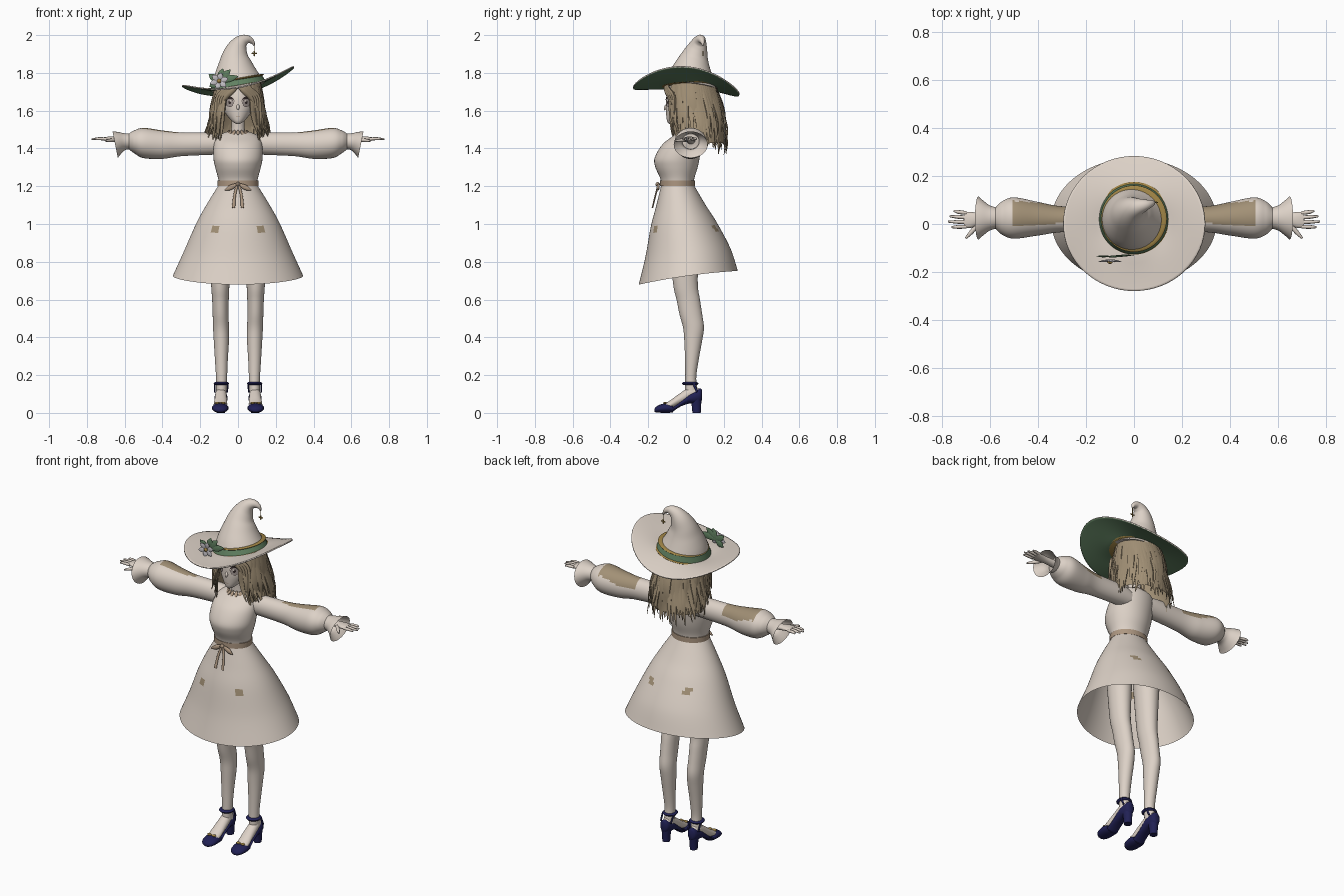
import bpy, bmesh, math, random
from mathutils import Vector
from mathutils.bvhtree import BVHTree

random.seed(4)
if "Cube" in bpy.data.objects:
    bpy.data.objects.remove(bpy.data.objects["Cube"])


def material(name, *rgb):
    m = bpy.data.materials.new(name)
    m.use_nodes = True
    m.diffuse_color = (*rgb, 1)
    m.node_tree.nodes["Principled BSDF"].inputs["Base Color"].default_value = (*rgb, 1)
    return m


CREAM = material("cream", .72, .64, .57)
HAIR = material("hair_tan", .36, .28, .18)
TAN = material("ribbon_tan", .42, .31, .22)
GREEN = material("leaf_green", .12, .22, .12)
NAVY = material("navy", .015, .015, .09)
GOLD = material("gold", .35, .23, .06)
PETAL = material("petal_grey", .55, .53, .56)
DARK = material("lash_dark", .03, .02, .02)
IRIS = material("iris_grey", .35, .3, .28)
X, Y, Z = Vector((1, 0, 0)), Vector((0, 1, 0)), Vector((0, 0, 1))


def smooth(rows, steps):
    """Catmull-Rom resampling of (x, y, z, ru, rv) rows."""
    out, last = [], len(rows) - 1
    for i in range(last):
        quad = zip(rows[max(i - 1, 0)], rows[i], rows[i + 1], rows[min(i + 2, last)])
        quad = list(quad)
        for s in range(steps):
            t = s / steps
            out.append([b + t / 2 * (c - a + t * (2*a - 5*b + 4*c - d + t * (3*(b - c) + d - a)))
                        for a, b, c, d in quad])
    return out + [list(rows[-1])]


def loft(bm, rows, n=24, steps=4, axis=None, hint=X, caps=True, arc=None):
    """Skin elliptical sections along a path."""
    rows = smooth(rows, steps)
    pts = [Vector(r[:3]) for r in rows]
    a0, a1 = arc or (0, math.tau)
    rings = []
    for i, (p, r) in enumerate(zip(pts, rows)):
        t = (axis or pts[min(i + 1, len(pts) - 1)] - pts[max(i - 1, 0)]).normalized()
        u = (hint - t * hint.dot(t)).normalized()
        v = t.cross(u)
        angles = [a0 + (a1 - a0) * j / n for j in range(n + bool(arc))]
        rings.append([bm.verts.new(p + u * r[3] * math.cos(a) + v * r[4] * math.sin(a)) for a in angles])
    for lo, hi in zip(rings, rings[1:]):
        for j in range(n):
            k = (j + 1) % len(lo)
            bm.faces.new((lo[j], lo[k], hi[k], hi[j]))
    if caps and not arc:
        bm.faces.new(rings[0][::-1])
        bm.faces.new(rings[-1])


def petal(bm, p, q, wide, thin, hint=Y, n=10):
    """Leaf-shaped blob from p to q, thin along hint."""
    p, q = Vector(p), Vector(q)
    rows = [(*p.lerp(q, t), thin * k, wide * k) for t, k in ((0, .3), (.3, .9), (.65, 1), (1, .1))]
    loft(bm, rows, n, 3, hint=hint)


def finish(name, bm, *mats, mirror=False, rule=None):
    me = bpy.data.meshes.new(name)
    for m in mats:
        me.materials.append(m)
    if rule:
        for f in bm.faces:
            f.material_index = int(rule(f.calc_center_median()))
    bm.to_mesh(me)
    bm.free()
    me.shade_smooth()
    me.set_sharp_from_angle(angle=math.radians(50))
    ob = bpy.data.objects.new(name, me)
    bpy.context.collection.objects.link(ob)
    if mirror:
        ob.modifiers.new("Mirror", "MIRROR")
    return ob


def simple(name, rows, mat, mirror=False, **kw):
    bm = bmesh.new()
    loft(bm, rows, **kw)
    return finish(name, bm, mat, mirror=mirror)


# Head, nose and neck
head = bmesh.new()
loft(head, [(0, -.078, 1.53, .01, .012), (0, -.062, 1.545, .032, .038), (0, -.03, 1.58, .063, .075),
            (0, -.01, 1.62, .083, .097), (0, 0, 1.67, .088, .105), (0, .01, 1.73, .085, .1),
            (0, .01, 1.77, .06, .07)], n=40, steps=5, axis=Z)
face_tree = BVHTree.FromBMesh(head)
petal(head, (0, -.1, 1.635), (0, -.114, 1.602), .008, .009)
finish("head", head, CREAM)
simple("neck", [(0, .01, 1.45, .05, .045), (0, .005, 1.5, .036, .036), (0, 0, 1.58, .036, .036)], CREAM, axis=Z)


# Painted face details laid on the head
def face_plate(name, mat, cx, cz, wide, low, high, lift=.003, mirror=True):
    bm, pairs = bmesh.new(), []
    for i in range(13):
        s = (i / 6 - 1) * .98
        x, c = cx + s * wide, math.sqrt(1 - s * s)
        pair = []
        for h in (low, high):
            p = Vector((x, -1, cz + h * c))
            hit = face_tree.ray_cast(p, Y)[0] or p + Y * .9
            pair.append(bm.verts.new(hit - Y * lift))
        pairs.append(pair)
    for a, b in zip(pairs, pairs[1:]):
        bm.faces.new((a[0], b[0], b[1], a[1]))
    finish(name, bm, mat, mirror=mirror)


face_plate("eye_outlines", DARK, .044, 1.642, .02, -.023, .024, .002)
face_plate("irises", IRIS, .044, 1.642, .018, -.021, .021, .003)
face_plate("pupils", DARK, .044, 1.645, .007, -.01, .01, .004)
face_plate("eye_glints", CREAM, .04, 1.652, .005, -.005, .005, .005)
face_plate("lashes", DARK, .047, 1.643, .029, .022, .033, .005)
face_plate("brows", HAIR, .045, 1.68, .026, .01, .014)
face_plate("mouth", TAN, 0, 1.57, .013, -.004, -.001, mirror=False)

# Hair: an open shell with wavy locks over it
simple("hair_shell", [(0, .07, 1.43, .16, .13), (0, .06, 1.5, .15, .145), (0, .045, 1.6, .12, .125),
                      (0, .03, 1.7, .105, .11), (0, .025, 1.77, .09, .09)],
       HAIR, axis=Z, arc=(-.8, math.pi + .8), n=40)
locks = bmesh.new()
for i in range(54):
    a = -.98 + (math.pi + 1.96) * i / 53
    back = .5 + .5 * math.sin(a)
    length = .29 + .07 * back + random.uniform(-.035, .025)
    phase, size = random.uniform(0, 6), random.uniform(.012, .02)
    rows = []
    for k in range(9):
        t = k / 8
        wave = .013 * t * math.sin(7 * t + phase)
        b = a + 1.3 * wave
        rows.append((math.cos(b) * (.11 + .065 * t + wave), .03 + .03 * t + math.sin(b) * (.112 + .05 * math.sin(2.3 * t) + wave),
                     1.745 - length * t, .011 * (1.1 - t), size * (1.12 - t ** 3)))
    loft(locks, rows, 6, 2, hint=Vector((math.cos(a), math.sin(a), 0)))
finish("hair_locks", locks, HAIR)
fringe = bmesh.new()
for k in range(4):
    out = .052 + .012 * k
    loft(fringe, [(.005 + .008 * k, -.1, 1.75, .008, .018), (.028 + .012 * k, -.108 + .006 * k, 1.71, .009, .016),
                  (out + .022, -.085 + .008 * k, 1.66, .009, .012), (out + .03, -.07, 1.59 - .03 * k, .003, .003)],
         8, 4, hint=Y)
finish("fringe", fringe, HAIR, mirror=True)

# Hat: saddle-shaped brim, curled crown, band and trims
brim = bmesh.new()
loft(brim, [(0, .002, 0, .295, .282), (0, .01, 0, .21, .205), (0, .02, 0, .125, .125)],
     n=64, steps=6, axis=Z, caps=False)
for v in brim.verts:
    r = math.hypot(v.co.x, v.co.y)
    k = max(0, (r - .14) / .155)
    c = (v.co.x / r) ** 2
    v.co.z = 1.735 + .17 * v.co.x + k * (.08 * c - .03 - .07 * v.co.y)
ob = finish("hat_brim", brim, CREAM, GREEN)
solid = ob.modifiers.new("Thickness", "SOLIDIFY")
solid.thickness, solid.offset, solid.material_offset = .007, -1, 1
simple("hat_crown", [(0, .02, 1.725, .143, .143), (-.009, .026, 1.78, .122, .122), (-.014, .036, 1.84, .094, .094),
                     (-.014, .048, 1.89, .071, .071), (-.002, .062, 1.935, .052, .052), (.02, .072, 1.966, .036, .036),
                     (.05, .08, 1.977, .023, .023), (.076, .087, 1.965, .012, .012), (.086, .09, 1.943, .003, .003)],
       CREAM, n=40, steps=5, hint=Y)
tilt = Vector((-.17, 0, 1))
simple("hat_band", [(0, .02, 1.728, .15, .15), (-.006, .024, 1.768, .134, .134)], GREEN, n=48, steps=2, axis=tilt)
for name, z, r in (("lower_trim", 1.732, .151), ("upper_trim", 1.768, .136)):
    simple(name, [(0, .022, z - .005, r - .004, r - .004), (0, .022, z, r + .003, r + .003),
                  (0, .022, z + .005, r - .006, r - .006)], GOLD, n=48, axis=tilt)

# Flower, leaves and hanging charm
leaves, petals, gold = bmesh.new(), bmesh.new(), bmesh.new()
fx, fy, fz = -.1, -.15, 1.757
for x, z in ((.06, .06), (.1, .025), (-.055, .035), (.02, .065), (-.05, -.03)):
    petal(leaves, (fx, fy + .015, fz), (fx + x, fy + .01 + abs(x) * .1, fz + z), .018, .004)
finish("leaves", leaves, GREEN)
for k in range(6):
    a = math.tau * k / 6 + .3
    petal(petals, (fx, fy, fz), (fx + .05 * math.cos(a), fy - .008, fz + .045 * math.sin(a)), .015, .004)
finish("flower_petals", petals, PETAL)
petal(gold, (fx, fy, fz), (fx, fy - .018, fz), .011, .011, Z)
loft(gold, [(.086, .09, 1.95, .0015, .0015), (.086, .09, 1.91, .0015, .0015)], 6, 1)
for d in (X, -X, Z, -Z):
    c = Vector((.086, .09, 1.903))
    petal(gold, c, c + d * .016, .004, .003)
finish("flower_heart_and_charm", gold, GOLD)

# Dress: bodice, skirt and sleeves
simple("bodice", [(0, -.045, 1.19, .1, .085), (0, -.046, 1.24, .105, .09), (0, -.05, 1.3, .121, .112),
                  (0, -.047, 1.35, .13, .119), (0, -.022, 1.42, .128, .104), (0, .005, 1.465, .11, .075),
                  (0, .01, 1.488, .06, .05)], CREAM, n=40, steps=5, axis=Z)
skirt = bmesh.new()
loft(skirt, [(0, .012, .72, .345, .262), (0, .01, .85, .287, .225), (0, -.012, 1, .222, .174),
             (0, -.028, 1.1, .168, .13), (0, -.045, 1.21, .1, .085)], n=96, steps=8, axis=Z, caps=False)
for v in skirt.verts:
    s = v.co.y / .26
    v.co.z += (1.21 - v.co.z) / .49 * (.037 * s - .01 * s * s + .004)
finish("skirt", skirt, CREAM, HAIR, rule=lambda c: abs(c.z - .975) < .013 and abs(abs(c.x) - .117) < .02)
sleeve = bmesh.new()
loft(sleeve, [(.07, .02, 1.42, .05, .05), (.13, .02, 1.425, .052, .058), (.3, .02, 1.422, .054, .063),
              (.4, .022, 1.42, .07, .075), (.5, .025, 1.429, .086, .08), (.55, .025, 1.435, .07, .06),
              (.58, .025, 1.437, .042, .04)], n=48, steps=9, axis=X, hint=Y)
finish("sleeves", sleeve, CREAM, HAIR, mirror=True,
       rule=lambda c: .29 < c.x < .51 and c.z > 1.44 and abs(c.y - .042) < .038 + .08 * (c.x - .3))
cuff = bmesh.new()
loft(cuff, [(.57, .025, 1.437, .043, .041), (.6, .025, 1.436, .052, .045), (.63, .025, 1.428, .074, .06),
            (.65, .025, 1.42, .09, .07)], n=32, axis=X, hint=Y, caps=False)
for v in cuff.verts:
    v.co.x += (v.co.z - 1.42) * .2 * (v.co.x - .57) / .08
finish("cuffs", cuff, CREAM, mirror=True)

# Hands
hand = bmesh.new()
loft(hand, [(.57, .025, 1.442, .024, .02), (.64, .022, 1.447, .024, .016), (.68, .017, 1.45, .033, .013),
            (.71, .017, 1.45, .033, .009)], n=16, axis=X, hint=Y)
for k, tip in enumerate((.762, .776, .77, .752)):
    y = -.011 + .019 * k
    loft(hand, [(.7, y, 1.45, .008, .008), (.735, y * 1.1, 1.452, .008, .008), (tip, y * 1.2, 1.449, .004, .004)], 8, 3, hint=Y)
loft(hand, [(.65, 0, 1.445, .01, .01), (.68, -.035, 1.442, .009, .009), (.703, -.06, 1.44, .004, .004)], 8, 3, hint=Z)
finish("hands", hand, CREAM, mirror=True)

# Belt, bow and lace collar
simple("belt", [(0, -.045, 1.2, .108, .092), (0, -.045, 1.23, .108, .092)], TAN, n=40, steps=1, axis=Z)
bow = bmesh.new()
petal(bow, (.0, -.145, 1.212), (.072, -.15, 1.178), .013, .008)
petal(bow, (0, -.15, 1.222), (0, -.15, 1.198), .012, .012)
loft(bow, [(.004, -.146, 1.21, .005, .007), (.018, -.162, 1.15, .004, .007), (.024, -.178, 1.085, .004, .009)], 8, 4, hint=Y)
finish("belt_bow", bow, TAN, mirror=True)
lace = bmesh.new()
for k in range(16):
    a = math.tau * k / 16
    c, s = math.cos(a), math.sin(a)
    petal(lace, (.048 * c, .005 + .045 * s, 1.497), (.066 * c, .005 + .072 * s, 1.472), .01, .004, Vector((c, s, 1)), 6)
finish("lace_collar", lace, TAN)

# Legs and feet
simple("legs", [(.088, .03, .1, .028, .036), (.087, .025, .18, .029, .029), (.088, .031, .28, .034, .036),
                (.088, .038, .38, .04, .047), (.09, .04, .45, .042, .055), (.092, .026, .52, .042, .06),
                (.093, .012, .6, .044, .062), (.094, -.004, .7, .05, .066), (.094, -.01, 1, .07, .08)],
       CREAM, mirror=True, axis=Z, n=28)
simple("feet", [(.09, .07, .1, .02, .028), (.09, .03, .105, .028, .036), (.091, -.03, .075, .032, .03),
                (.093, -.09, .04, .036, .022), (.094, -.14, .025, .03, .014)], CREAM, mirror=True, axis=-Y)

# Heeled shoes
shoe = bmesh.new()
loft(shoe, [(.093, -.07, .022, .038, .02), (.094, -.1, .026, .044, .026), (.094, -.14, .022, .04, .021),
            (.094, -.16, .017, .027, .014), (.094, -.168, .014, .008, .006)], axis=-Y)
loft(shoe, [(.09, .085, .095, .014, .026), (.09, .075, .093, .026, .037), (.09, .045, .085, .033, .036),
            (.09, .015, .077, .034, .028), (.091, -.03, .047, .033, .014), (.092, -.075, .015, .036, .012)], axis=-Y)
loft(shoe, [(.09, .056, 0, .021, .022), (.09, .055, .04, .023, .025), (.09, .052, .09, .03, .032)], axis=Z)
loft(shoe, [(.088, .022, .147, .034, .036), (.088, .022, .155, .041, .044), (.088, .022, .163, .034, .036)], axis=Z)
for side in (-1, 1):
    loft(shoe, [(.088 + .035 * side, .04, .155, .004, .006), (.09 + .033 * side, .06, .11, .004, .006)], 8, 2)
finish("shoes", shoe, NAVY, mirror=True)
shoe_bow = bmesh.new()
for side in (-1, 1):
    petal(shoe_bow, (.094, -.112, .053), (.094 + .03 * side, -.11, .052), .009, .006, Z)
finish("shoe_bows", shoe_bow, GOLD, mirror=True)
